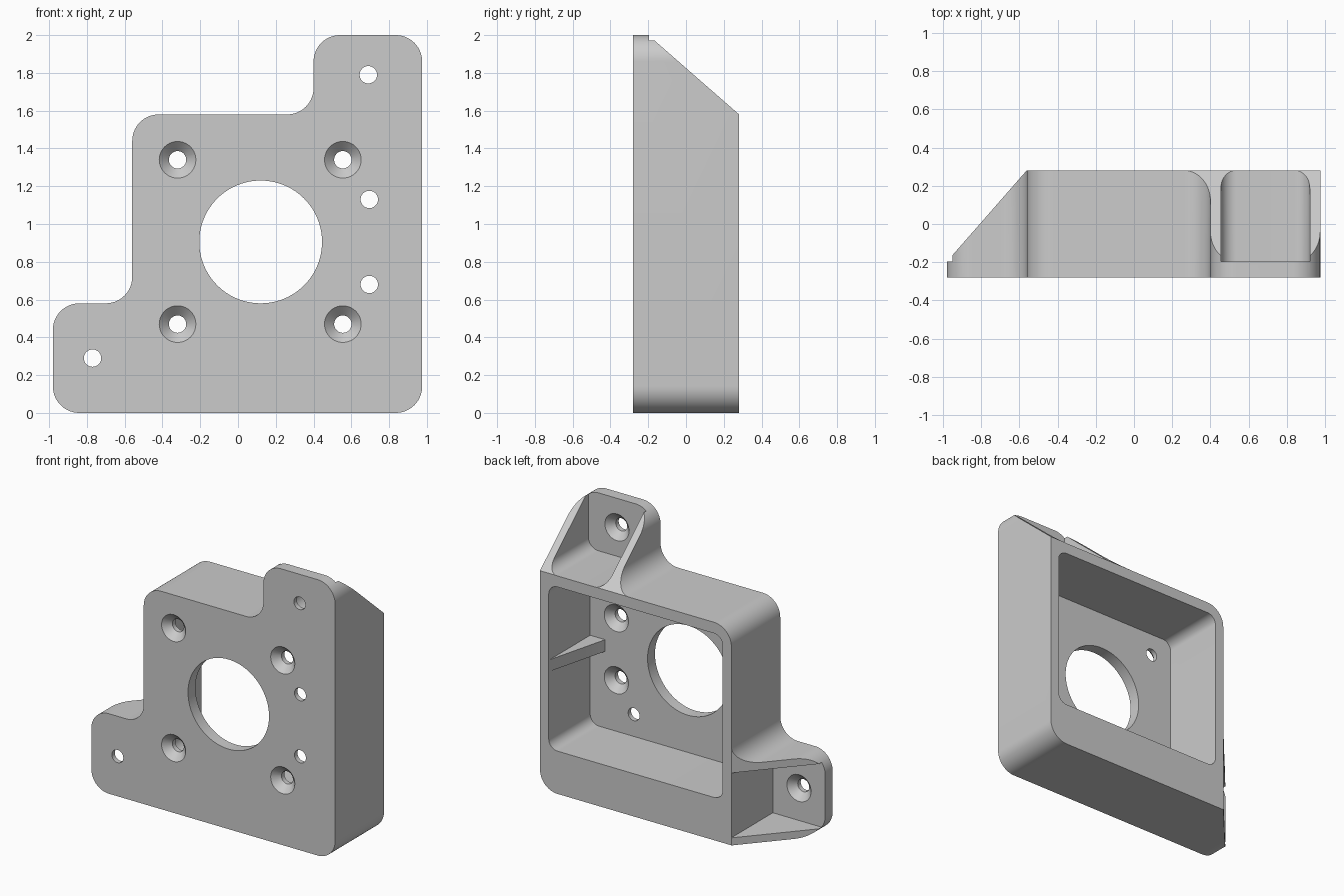
import bpy, bmesh, math
from mathutils import Vector

if "Cube" in bpy.data.objects:
    bpy.data.objects.remove(bpy.data.objects["Cube"])

FRONT, BACK, FLOOR = -0.28, 0.28, -0.195   # front face, rear rim, rear of the plate

grey = bpy.data.materials.new("grey")
grey.diffuse_color = (0.6, 0.6, 0.6, 1)
grey.use_nodes = True
grey.node_tree.nodes["Principled BSDF"].inputs["Base Color"].default_value = grey.diffuse_color


def make(name, bm):
    bmesh.ops.recalc_face_normals(bm, faces=bm.faces)
    me = bpy.data.meshes.new(name)
    bm.to_mesh(me)
    bm.free()
    me.materials.append(grey)
    ob = bpy.data.objects.new(name, me)
    bpy.context.collection.objects.link(ob)
    return ob


def rounded(corners, steps=14):
    """Turn (a, b, radius) right-angled corners into a filleted outline."""
    pts = []
    n = len(corners)
    for i, (a, b, r) in enumerate(corners):
        p = Vector((a, b))
        if r == 0:
            pts.append(p)
            continue
        u = (Vector(corners[i - 1][:2]) - p).normalized()
        v = (Vector(corners[(i + 1) % n][:2]) - p).normalized()
        c = p + (u + v) * r
        for k in range(steps + 1):
            t = k / steps * math.pi / 2
            pts.append(c - v * r * math.cos(t) - u * r * math.sin(t))
    return pts


def prism(name, pts, lo, hi, axis):
    """Extrude a 2D outline along one axis between lo and hi."""
    def place(p, d):
        return {"x": (d, p[0], p[1]), "y": (p[0], d, p[1]), "z": (p[0], p[1], d)}[axis]
    bm = bmesh.new()
    a = [bm.verts.new(place(p, lo)) for p in pts]
    b = [bm.verts.new(place(p, hi)) for p in pts]
    bm.faces.new(a)
    bm.faces.new(b)
    for i in range(len(a)):
        j = (i + 1) % len(a)
        bm.faces.new((a[i], a[j], b[j], b[i]))
    return make(name, bm)


def lathe(name, profile, x, z, seg=40):
    """Revolve (radius, y) points around a line parallel to y."""
    bm = bmesh.new()
    rings = [[bm.verts.new((x + r * math.cos(2 * math.pi * i / seg), y,
                            z + r * math.sin(2 * math.pi * i / seg)))
              for i in range(seg)] for r, y in profile]
    bm.faces.new(rings[0])
    bm.faces.new(rings[-1])
    for a, b in zip(rings, rings[1:]):
        for i in range(seg):
            j = (i + 1) % seg
            bm.faces.new((a[i], a[j], b[j], b[i]))
    return make(name, bm)


def combine(target, tool, op="DIFFERENCE"):
    mod = target.modifiers.new(op, "BOOLEAN")
    mod.operation, mod.solver, mod.object = op, "EXACT", tool
    bpy.context.view_layer.objects.active = target
    bpy.ops.object.modifier_apply(modifier=mod.name)
    bpy.data.objects.remove(tool)


# Stepped body with two mounting tabs
R = 0.14
body = prism("motor_bracket", rounded([
    (-0.98, 0, R), (0.975, 0, R), (0.975, 2.0, R), (0.40, 2.0, R),
    (0.40, 1.58, R), (-0.56, 1.58, R), (-0.56, 0.58, R), (-0.98, 0.58, R)]),
    FRONT, BACK, "y")

# Sloped backs of the tabs, leaving the plate thickness at the ends
combine(body, prism("top_slope", [(0.281, 1.58), (0.4, 1.58), (0.4, 2.2),
                                  (FLOOR, 2.2), (FLOOR, 1.996)], 0.2, 1.2, "x"))
combine(body, prism("side_slope", [(-0.561, 0.281), (-0.561, 0.4), (-1.2, 0.4),
                                   (-1.2, FLOOR), (-0.978, FLOOR)], -0.2, 1.0, "z"))

# Main cavity and tab pockets, open at the rear
combine(body, prism("cavity", rounded([(-0.49, 0.31, 0.07), (0.905, 0.31, 0.07),
                                       (0.905, 1.50, 0.07), (-0.49, 1.50, 0.07)]),
                    FLOOR, 0.5, "y"))
combine(body, prism("top_pocket", rounded([(0.455, 1.58, 0.08), (0.92, 1.58, 0.08),
                                           (0.92, 2.3, 0), (0.455, 2.3, 0)]),
                    FLOOR, 0.5, "y"))
combine(body, prism("side_pocket", [(-1.3, 0.055), (-0.56, 0.055),
                                    (-0.56, 0.525), (-1.3, 0.525)], FLOOR, 0.5, "y"))

# Triangular stiffening rib inside the cavity
combine(body, prism("rib", [(0.785, FLOOR), (0.785, -0.22), (0.93, -0.22),
                            (0.93, 0.27), (0.905, 0.27)], 0.865, 0.95, "z"), "UNION")

# Large central opening
combine(body, lathe("opening", [(0.325, -0.4), (0.325, 0.0)], 0.12, 0.905, 96))

# Motor screw holes countersunk from the front
for x in (-0.32, 0.555):
    for z in (0.47, 1.34):
        combine(body, lathe("motor_hole", [(0.107, FRONT - 0.01), (0.046, FRONT + 0.051),
                                           (0.046, -0.12)], x, z))

# Mounting holes countersunk from the rear
for x, z in ((0.69, 1.79), (0.695, 1.13), (0.695, 0.68), (-0.77, 0.29)):
    combine(body, lathe("mount_hole", [(0.107, FLOOR + 0.01), (0.046, FLOOR - 0.051),
                                       (0.046, -0.35)], x, z))

# Smooth fillets and holes, crisp edges elsewhere
bpy.ops.object.select_all(action="DESELECT")
body.select_set(True)
bpy.context.view_layer.objects.active = body
bpy.ops.object.shade_smooth_by_angle(angle=math.radians(25))
